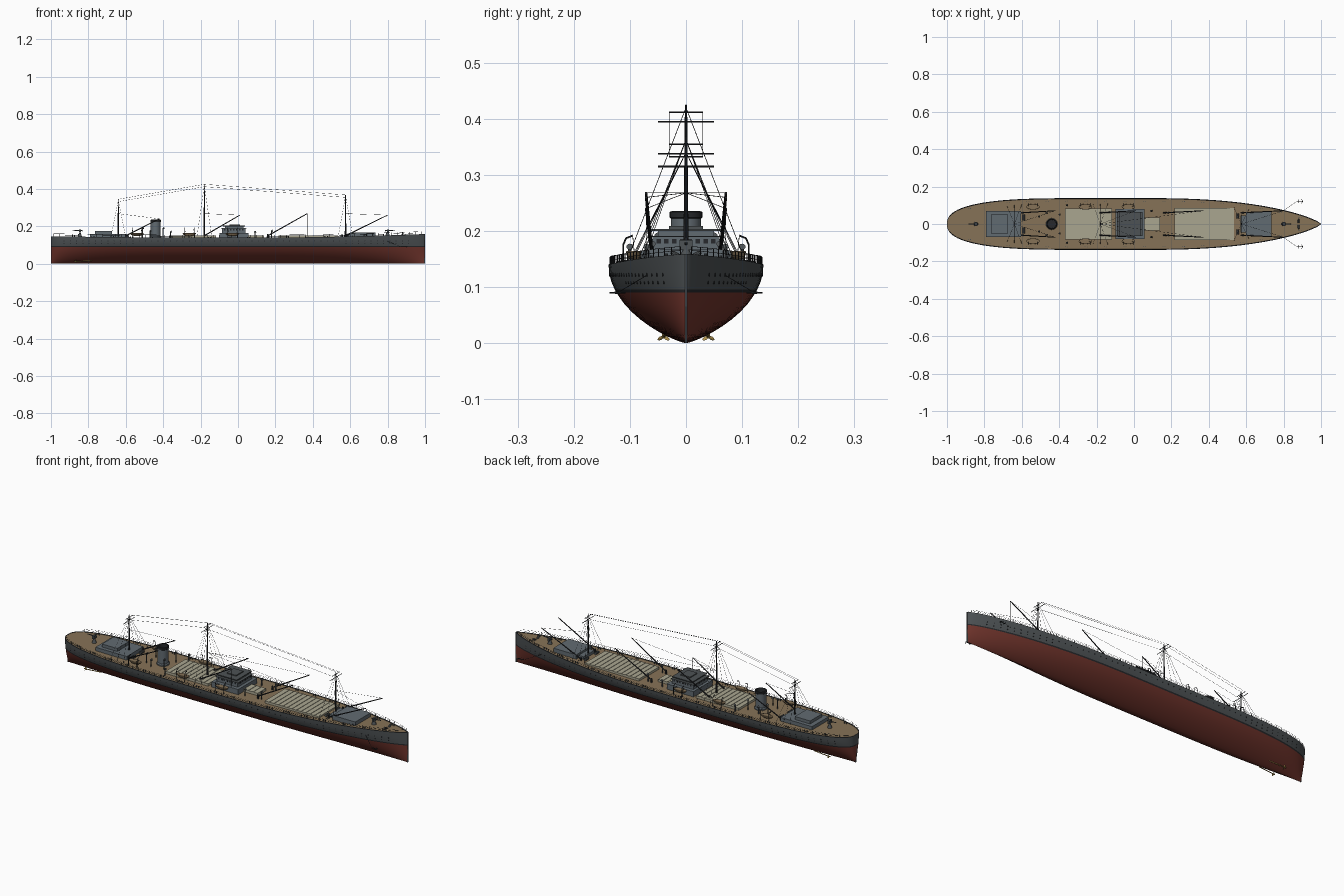
import bpy, bmesh, math
from mathutils import Vector, Matrix

if "Cube" in bpy.data.objects:
    bpy.data.objects.remove(bpy.data.objects["Cube"])

def mat(name, c):
    m = bpy.data.materials.new(name)
    m.diffuse_color = (*c, 1)
    m.use_nodes = True
    m.node_tree.nodes["Principled BSDF"].inputs["Base Color"].default_value = m.diffuse_color
    return m

RED = mat("hull_red", (.17, .036, .026))
GREY = mat("hull_grey", (.075, .085, .09))
BLACK = mat("dark", (.02, .022, .025))
DECK = mat("deck_tan", (.24, .17, .095))
HATCH = mat("canvas", (.4, .38, .28))
HOUSE = mat("house_grey", (.12, .145, .165))
BRASS = mat("brass", (.45, .3, .08))

def finish(name, bm, mats, smooth=False):
    bmesh.ops.remove_doubles(bm, verts=bm.verts, dist=1e-6)
    bmesh.ops.recalc_face_normals(bm, faces=bm.faces)
    me = bpy.data.meshes.new(name)
    bm.to_mesh(me)
    bm.free()
    ob = bpy.data.objects.new(name, me)
    bpy.context.collection.objects.link(ob)
    for m in mats:
        me.materials.append(m)
    if smooth:
        bpy.ops.object.select_all(action='DESELECT')
        bpy.context.view_layer.objects.active = ob
        ob.select_set(True)
        bpy.ops.object.shade_smooth_by_angle(angle=math.radians(35))
    return ob

def rod(bm, p, q, r, r2=None, n=6):
    p, q = Vector(p), Vector(q)
    d = q - p
    M = Matrix.Translation((p + q) / 2) @ d.to_track_quat('Z', 'Y').to_matrix().to_4x4()
    bmesh.ops.create_cone(bm, cap_ends=True, segments=n, radius1=r,
                          radius2=r if r2 is None else r2, depth=d.length, matrix=M)

def rods(name, items, m):
    bm = bmesh.new()
    for it in items:
        rod(bm, *it)
    return finish(name, bm, [m], True)

def boxes(name, items, m):
    # each item: x0, x1, y0, y1, z0, z1
    bm = bmesh.new()
    for x0, x1, y0, y1, z0, z1 in items:
        M = Matrix.Translation(((x0 + x1) / 2, (y0 + y1) / 2, (z0 + z1) / 2)) @ \
            Matrix.Diagonal((x1 - x0, y1 - y0, z1 - z0, 1))
        bmesh.ops.create_cube(bm, size=1, matrix=M)
    return finish(name, bm, [m])

# hull shape functions: plan half width, deck line, section fullness
def half(x):
    if x < -.3:
        return .138 * max(0, 1 - ((-.3 - x) / .7) ** 3) ** .4
    if x > .1:
        return .138 * max(0, 1 - ((x - .1) / .9) ** 2.3) ** .75
    return .138
def sheer(x):
    return .139 + (.02 if x > 0 else .008) * x * x
def side(x, z):
    return half(x) * (1 - (1 - min(1, z / sheer(x))) ** 2) ** .8

# hull and deck lofted along stations
N = 72
xs = [-math.cos(math.pi * i / N) for i in range(N + 1)]
levels = [0, .002, .006, .012, .02, .03, .042, .055, .07, .09, .096]
def section(x):
    pts = [(side(x, z), z) for z in levels]
    s = sheer(x)
    pts += [(side(x, z), z) for z in (.11, .125, s)]
    w = max(0, half(x) - .005)
    return pts + [(w, s), (w, s - .004)]
bm = bmesh.new()
for sg in (1, -1):
    rings = [[bm.verts.new((x, sg * y, z)) for y, z in section(x)] for x in xs]
    for a, b in zip(rings, rings[1:]):
        for k in range(len(a) - 1):
            f = bm.faces.new((a[k], b[k], b[k + 1], a[k + 1]))
            f.material_index = 0 if k < 9 else 2 if k in (9, 13) else 1
finish("hull", bm, [RED, GREY, BLACK], True)
bm = bmesh.new()
rows = [[bm.verts.new((x, s * max(.0003, half(x) - .005), sheer(x) - .002)) for s in (-1, 1)] for x in xs]
for a, b in zip(rows, rows[1:]):
    bm.faces.new((a[0], b[0], b[1], a[1]))
finish("deck", bm, [DECK])
boxes("stem_and_stern_bars", [(.994, 1, -.002, .002, 0, .159), (-1, -.994, -.002, .002, 0, .147)], GREY)

# portholes
ports = []
for i in range(56):
    x = -.93 + i * .0335
    for z in ((.122, .108) if abs(x) > .55 else (.122,)):
        y = side(x, z)
        for s in (1, -1):
            ports.append(((x, s * (y - .002), z), (x, s * (y + .001), z), .0028, .0028, 8))
rods("portholes", ports, BLACK)

# deck railing
rail = []
px = [-.985 + i * .0328 for i in range(61)]
for s in (1, -1):
    P = [Vector((x, s * max(0, half(x) - .003), sheer(x))) for x in px]
    for p in P:
        rail.append((p, p + Vector((0, 0, .014)), .0009, .0009, 4))
    for a, b in zip(P, P[1:]):
        for h in (.007, .014):
            u = Vector((0, 0, h))
            rail.append((a + u, b + u, .0005, .0005, 4))
rods("railing", rail, BLACK)

# deckhouses
D = .135
boxes("aft_house", [(-.79, -.605, -.07, .07, D, .16), (-.765, -.675, -.05, .05, .16, .176)], HOUSE)
boxes("forward_house", [(.6, .735, -.065, .065, D, .168), (.57, .6, -.045, .045, D, .158)], HOUSE)
boxes("bridge", [(-.1, .057, -.08, .08, D, .165), (-.085, .04, -.06, .06, .165, .19),
                 (-.07, .03, -.05, .05, .19, .2)], HOUSE)
boxes("bridge_roof", [(-.08, .037, -.064, .064, .2, .204), (-.09, .045, -.064, .064, .189, .191),
                      (-.045, .01, -.03, .03, .204, .209)], GREY)
wins = []
for i in range(8):
    y = -.049 + i * .014
    wins += [(.04, .041, y - .004, y + .004, .178, .186), (-.086, -.085, y - .004, y + .004, .178, .186)]
for i in range(7):
    x = -.07 + i * .016
    wins += [(x - .004, x + .004, s * .0605 - .0005, s * .0605 + .0005, .178, .186) for s in (1, -1)]
boxes("bridge_windows", wins, BLACK)

# cargo hatches with battens
hatches = [(-.368, -.118, .083), (.057, .14, .035), (.217, .535, .085)]
boxes("hatches", [(a, b, -w, w, D, .15) for a, b, w in hatches], HATCH)
bat = []
for a, b, w in hatches:
    n = round((b - a) / .026)
    for i in range(1, n):
        x = a + (b - a) * i / n
        bat.append((x - .002, x + .002, -w, w, .15, .152))
boxes("hatch_battens", bat, HATCH)

# funnel
bm = bmesh.new()
prof = [(.031, .135), (.031, .145), (.0265, .15), (.0265, .222), (.029, .224),
        (.029, .234), (.024, .236), (.023, .205), (0, .205)]
rings = [[bm.verts.new((-.44 + r * math.cos(t * math.pi / 16), r * math.sin(t * math.pi / 16), z))
          for t in range(32)] for r, z in prof]
for j, (a, b) in enumerate(zip(rings, rings[1:])):
    for t in range(32):
        f = bm.faces.new((a[t], a[t - 1], b[t - 1], b[t]))
        f.material_index = 1 if j >= 3 else 0
finish("funnel", bm, [HOUSE, BLACK], True)

# masts, yards, shrouds: (x, top)
masts = [(-.64, .345), (-.18, .425), (.575, .368)]
spars, wires = [], []
for x, top in masts:
    spars.append(((x, 0, D), (x, 0, top), .005, .002, 10))
    for h, w in ((.03, .05), (.013, .03)):
        spars.append(((x, -w, top - h), (x, w, top - h), .0014))
    for s in (1, -1):
        for dx in (-.04, 0, .04):
            w = half(x + dx) - .03
            wires.append(((x, 0, top - .005), (x + dx, s * w, .14), .0006, .0006, 4))
for (xa, za), (xb, zb) in zip(masts, masts[1:]):
    for y in (-.03, 0, .03):
        d = .013 if y else 0
        wires.append(((xa, y, za - d), (xb, y, zb - d), .0006, .0006, 4))
rods("masts", spars, BLACK)

# cargo booms: heel x, tip x, tip z, mast x
booms = []
for x0, x1, z1, mx in ((-.6, -.42, .24, -.64), (-.18, .01, .26, -.18), (.16, .37, .268, -.18), (.575, .8, .26, .575)):
    for s in (1, -1):
        booms.append(((x0, s * .06, .137), (x0, s * .06, .158), .005, .004, 8))
        booms.append(((x0, s * .06, .15), (x1, s * .071, z1), .0032, .0022, 8))
        wires.append(((mx, 0, .268), (x1, s * .071, z1), .0006, .0006, 4))
        wires.append(((x1, s * .071, z1), (x1, s * .071, .14 + .015 * max(0, x1)), .0005, .0005, 4))
rods("cargo_booms", booms, BLACK)
rods("rigging", wires, BLACK)

# ship's boats and davits
davits = []
bm = bmesh.new()
for x in (-.54, -.26, -.03):
    for s in (1, -1):
        M = Matrix.Translation((x, s * .092, .163)) @ Matrix.Diagonal((.036, .015, .016, 1))
        vs = bmesh.ops.create_uvsphere(bm, u_segments=16, v_segments=10, radius=1, matrix=M)["verts"]
        for v in vs:
            v.co.z = min(v.co.z, .164)
        for dx in (-.025, .025):
            P = [(x + dx, s * .112, .137), (x + dx, s * .112, .175), (x + dx, s * .107, .187), (x + dx, s * .095, .192)]
            davits += [(a, b, .0016) for a, b in zip(P, P[1:])]
            davits.append((P[3], (x + dx * .8, s * .092, .16), .0006))
finish("boats", bm, [DECK], True)
rods("davits", davits, BLACK)

# deck guns
for name, x, d in (("bow_gun", .8, 1), ("stern_gun", -.845, -1)):
    z = sheer(x) - .003
    rods(name, [((x, 0, z), (x, 0, z + .022), .012, .005, 12),
                ((x - d * .014, 0, .177), (x + d * .04, 0, .179), .0035, .0018, 8)], GREY)
    boxes(name + "_shield", [(x - .004, x + .006, -.012, .012, .166, .184)], GREY)

# ventilators, bollards and winches
fit = []
for s in (1, -1):
    for x, y, h in ((-.51, .04, .05), (-.4, .05, .05), (-.47, .06, .035), (-.36, .1, .03), (.09, .07, .03), (.18, .06, .035)):
        fit.append(((x, s * y, .135), (x, s * y, .14 + h), .003, .003, 8))
        fit.append(((x - .003, s * y, .138 + h), (x + .006, s * y, .142 + h), .003, .006, 10))
    for i in range(18):
        x = -.88 + i * .104
        for dx in (-.006, .006):
            z = sheer(x) - .003
            fit.append(((x + dx, s * (half(x) - .016), z), (x + dx, s * (half(x) - .016), z + .008), .0025, .0025, 8))
    fit.append(((.88, s * .008, .15), (.88, s * .026, .163), .006, .004, 10))
    fit.append(((.555, s * .03, .15), (.555, s * .055, .15), .007, .007, 10))
    fit.append(((-.59, s * .02, .147), (-.59, s * .05, .147), .007, .007, 10))
rods("deck_fittings", fit, GREY)

# anchors with chains
anc = []
for s in (1, -1):
    c = Vector((.89, s * .122, .09))
    anc.append(((.8, s * side(.8, .12), .12), c - Vector((.018, 0, 0)), .0007, .0007, 4))
    anc.append((c - Vector((.018, 0, 0)), c + Vector((.014, 0, 0)), .0018))
    anc.append((c + Vector((-.012, -.009, 0)), c + Vector((-.012, .009, 0)), .0014))
    for k in (1, -1):
        anc.append((c + Vector((.014, 0, 0)), c + Vector((.002, k * .014, 0)), .0022, .001))
rods("anchors", anc, BLACK)

# propellers and shafts
bm = bmesh.new()
for s in (1, -1):
    rod(bm, (-.87, s * .04, .012), (-.78, s * .036, .016), .0022, n=8)
    rod(bm, (-.876, s * .04, .012), (-.862, s * .04, .012), .002, .0035, 10)
    for k in range(3):
        M = Matrix.Translation((-.868, s * .04, .012)) @ Matrix.Rotation(k * math.tau / 3, 4, 'X') @ \
            Matrix.Translation((0, 0, .006)) @ Matrix.Rotation(.6 * s, 4, 'Z') @ Matrix.Diagonal((.001, .0038, .006, 1))
        bmesh.ops.create_uvsphere(bm, u_segments=10, v_segments=6, radius=1, matrix=M)
finish("propellers", bm, [BRASS], True)
